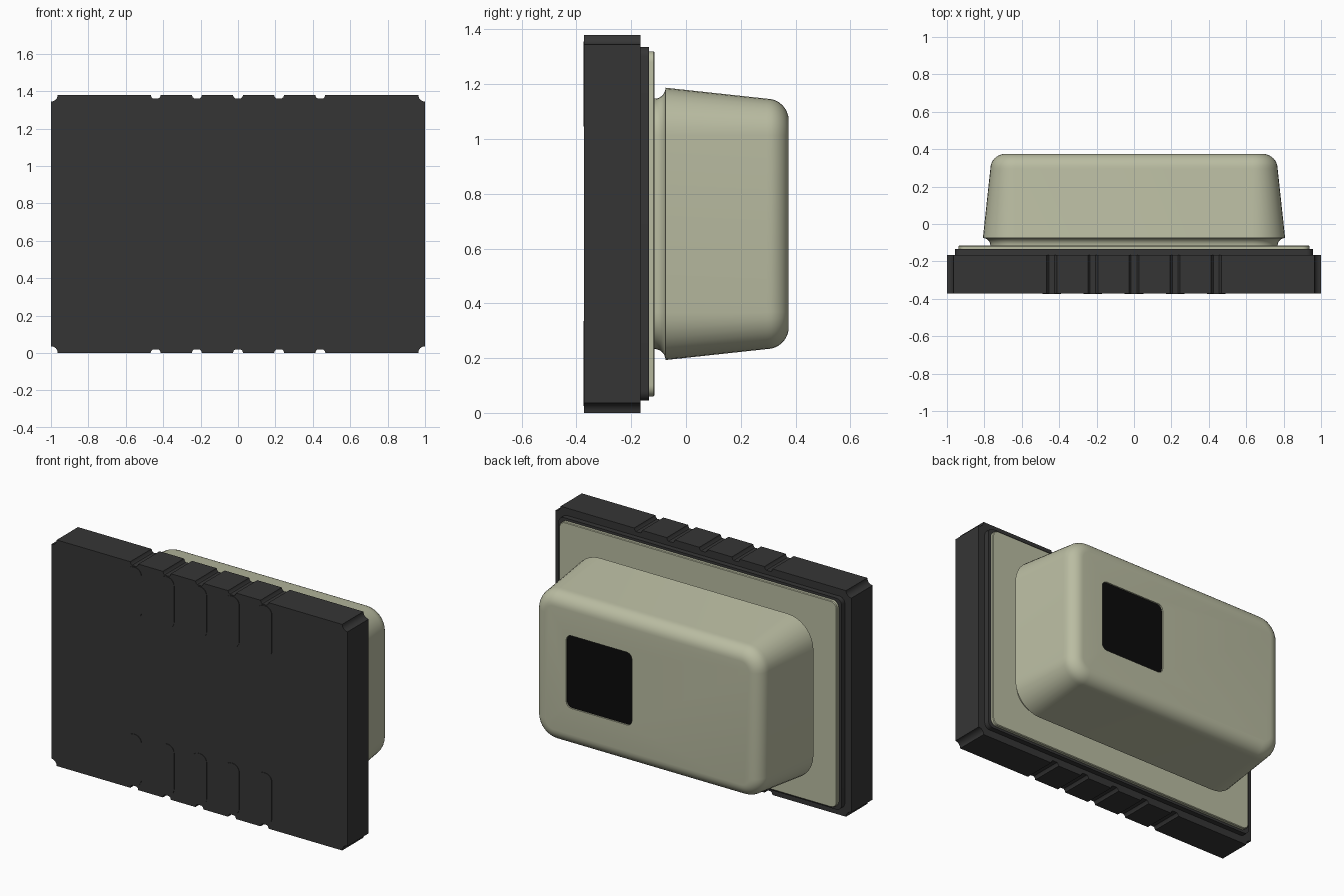
import bpy, bmesh, math

cube = bpy.data.objects.get("Cube")
if cube:
    bpy.data.objects.remove(cube, do_unlink=True)

MID = 0.69            # height of the centre line
H = 1.38              # overall height


def material(name, rgb):
    m = bpy.data.materials.new(name)
    m.use_nodes = True
    m.diffuse_color = (*rgb, 1)
    m.node_tree.nodes["Principled BSDF"].inputs["Base Color"].default_value = (*rgb, 1)
    return m


BODY = material("dark grey ceramic", (0.036, 0.036, 0.036))
METAL = material("pale olive metal", (0.49, 0.505, 0.36))
GLASS = material("black glass", (0.003, 0.003, 0.003))


def rounded_rect(cx, cz, hx, hz, r, n=6):
    """Outline in the x-z plane with rounded corners."""
    pts = []
    for k, (sx, sz) in enumerate([(1, 1), (-1, 1), (-1, -1), (1, -1)]):
        for i in range(n + 1):
            a = math.pi / 2 * (k + i / n)
            pts.append((cx + sx * (hx - r) + r * math.cos(a),
                        cz + sz * (hz - r) + r * math.sin(a)))
    return pts


def loft(name, sections, mat, smooth=False):
    """Bridge (y, outline) sections and cap both ends."""
    bm = bmesh.new()
    rings = [[bm.verts.new((x, y, z)) for x, z in pts] for y, pts in sections]
    n = len(rings[0])
    for a, b in zip(rings, rings[1:]):
        for i in range(n):
            j = (i + 1) % n
            bm.faces.new((a[i], a[j], b[j], b[i]))
    bm.faces.new(rings[0])
    bm.faces.new(rings[-1])
    bmesh.ops.recalc_face_normals(bm, faces=bm.faces)
    mesh = bpy.data.meshes.new(name)
    bm.to_mesh(mesh)
    bm.free()
    mesh.materials.append(mat)
    ob = bpy.data.objects.new(name, mesh)
    bpy.context.collection.objects.link(ob)
    bpy.ops.object.select_all(action='DESELECT')
    ob.select_set(True)
    bpy.context.view_layer.objects.active = ob
    if smooth:
        bpy.ops.object.shade_smooth_by_angle(angle=math.radians(35))
    return ob


def slab(name, y0, y1, pts, mat, smooth=False):
    return loft(name, [(y0, pts), (y1, pts)], mat, smooth)


# Ceramic base outline: scooped corners and five slots on the long edges
SLOTS = [-0.44, -0.22, 0.0, 0.22, 0.44]
SLOT_SHAPE = [(-0.027, 0), (-0.023, 0.012), (-0.015, 0.019),
              (0.015, 0.019), (0.023, 0.012), (0.027, 0)]
CORNER = 0.036


def half_outline():
    """Lower half, from the left corner scoop to the right one."""
    arc = [(CORNER * math.cos(a), CORNER * math.sin(a))
           for a in [math.pi / 2 * i / 6 for i in range(7)]]
    pts = [(-1 + c, s) for c, s in reversed(arc)]
    for x in SLOTS:
        pts += [(x + dx, dz) for dx, dz in SLOT_SHAPE]
    return pts + [(1 - c, s) for c, s in arc]


lower = half_outline()
outline = lower + [(-x, H - z) for x, z in lower]
slab("ceramic_base", -0.372, -0.167, outline, BODY, True)

# Thin contact pads on the mounting face
for x in SLOTS:
    for side, cz in (("lower", 0.18), ("upper", H - 0.18)):
        slab(f"contact_pad_{side}", -0.375, -0.371,
             rounded_rect(x, cz, 0.05, 0.155, 0.045), BODY)

# Stepped seal ring behind the base
slab("seal_ring", -0.17, -0.135, rounded_rect(0, MID, 0.956, 0.645, 0.035), BODY, True)

# Lid flange with a softened rear edge
loft("lid_flange", [
    (-0.136, rounded_rect(0, MID, 0.938, 0.63, 0.04)),
    (-0.119, rounded_rect(0, MID, 0.938, 0.63, 0.04)),
    (-0.115, rounded_rect(0, MID, 0.934, 0.626, 0.036))], METAL, True)

# Lid: concave fillet at the root, straight wall, rounded rear edge
ROOT, EDGE, STEPS = 0.04, 0.08, 8
profile = [(-0.12, ROOT)]
for i in range(STEPS + 1):
    a = math.pi / 2 * i / STEPS
    profile.append((-0.115 + ROOT * math.sin(a), ROOT * (1 - math.cos(a))))
for i in range(STEPS + 1):
    a = math.pi / 2 * i / STEPS
    profile.append((0.375 - EDGE + EDGE * math.sin(a), -EDGE * (1 - math.cos(a))))
lid = loft("lid", [(y, rounded_rect(0, MID, 0.768 + o, 0.457 + o, 0.135 + o, 8))
                   for y, o in profile], METAL, True)

# Shallow window recess cut into the lid, with glass at its bottom
WX, WZ, WS = 0.325, 0.695, 0.222
cutter = slab("window_cutter", 0.363, 0.45,
              rounded_rect(WX, WZ, WS, WS, 0.035), METAL)
cutter.hide_render = True
bpy.context.view_layer.objects.active = lid
mod = lid.modifiers.new("window_recess", 'BOOLEAN')
mod.operation = 'DIFFERENCE'
mod.solver = 'EXACT'
mod.object = cutter
# the cut must come before the smoothing step
lid.modifiers.move(len(lid.modifiers) - 1, 0)
bpy.ops.object.modifier_apply(modifier=mod.name)
bpy.data.objects.remove(cutter, do_unlink=True)
slab("window_glass", 0.3625, 0.367, rounded_rect(WX, WZ, WS - 0.001, WS - 0.001, 0.034), GLASS)
